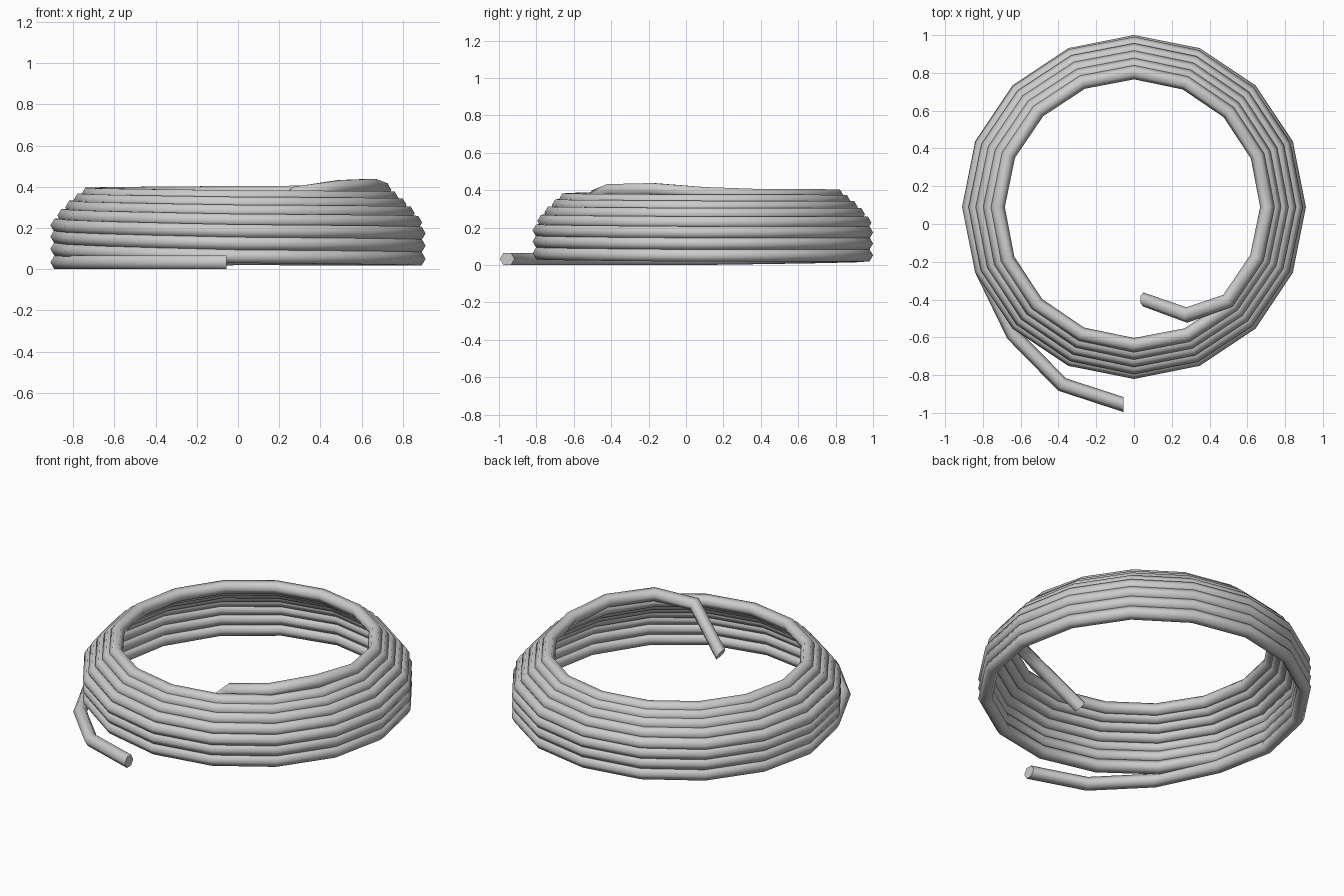
import bpy, bmesh, math
from mathutils import Vector

if "Cube" in bpy.data.objects:
    bpy.data.objects.remove(bpy.data.objects["Cube"])

TUBE_R = 0.0375          # hexagonal rope section, corners pointing sideways
CENTRE_Y = 0.09
STEPS = 16               # segments per turn
# height and radius of each turn where it passes the left side
LEVEL_Z = [0.033, 0.098, 0.158, 0.213, 0.26, 0.30, 0.335, 0.363, 0.395]
LEVEL_R = [0.872, 0.872, 0.872, 0.872, 0.838, 0.80, 0.76, 0.722, 0.69]
SAG = [0, 0.003, -0.016, -0.021, 0]   # left, back, right, front, left


def lerp_table(table, t):
    i = min(int(t), len(table) - 2)
    return table[i] + (table[i + 1] - table[i]) * (t - i)


def coil_point(k):
    t = k / STEPS
    r = lerp_table(LEVEL_R, max(t, 0))
    z = lerp_table(LEVEL_Z, max(t, 0))
    if t > 0:
        z += lerp_table(SAG, (t % 1) * 4) * (1 - t / 9)
    a = math.pi - 2 * math.pi * t
    return Vector((r * math.cos(a), CENTRE_Y + r * math.sin(a), z))


# loose tail on the floor, the coil, then the tail that drops inside
path = [Vector(p) for p in [(-0.055, -0.956, 0.033), (-0.38, -0.85, 0.033),
                            (-0.64, -0.585, 0.033)]]
path += [coil_point(k) for k in range(-1, int(7.625 * STEPS) + 1)]
path[-3].z, path[-2].z, path[-1].z = 0.385, 0.406, 0.40
path += [Vector((0.28, -0.482, 0.37)), Vector((0.05, -0.40, 0.16))]

# sweep the section along the path with mitred joints
bm = bmesh.new()
rings = []
last = len(path) - 1
for i, p in enumerate(path):
    d_in = (p - path[max(i - 1, 0)]).normalized()
    d_out = (path[min(i + 1, last)] - p).normalized()
    tangent = (d_in + d_out).normalized()
    stretch = 1.0
    if i == 0:
        tangent, stretch = Vector((-1, 0, 0)), 1.06
    elif i == last:
        tangent = Vector((-1, 0, -0.6)).normalized()
    else:
        stretch = 1 / max(tangent.dot(d_in), 0.7)
    side = tangent.cross(Vector((0, 0, 1))).normalized()
    up = side.cross(tangent).normalized()
    ring = []
    for j in range(6):
        a = math.pi / 3 * j
        ring.append(bm.verts.new(p + side * (TUBE_R * stretch * math.cos(a))
                                 + up * (TUBE_R * math.sin(a))))
    rings.append(ring)

for a, b in zip(rings, rings[1:]):
    for j in range(6):
        f = bm.faces.new((a[j], a[(j + 1) % 6], b[(j + 1) % 6], b[j]))
        f.smooth = True

# flat cut ends
for ring in (rings[0], rings[-1]):
    cap = bm.faces.new(ring)
    for e in cap.edges:
        e.smooth = False
bmesh.ops.recalc_face_normals(bm, faces=bm.faces)

mesh = bpy.data.meshes.new("coiled_rope")
bm.to_mesh(mesh)
bm.free()
bpy.context.collection.objects.link(bpy.data.objects.new("coiled_rope", mesh))
